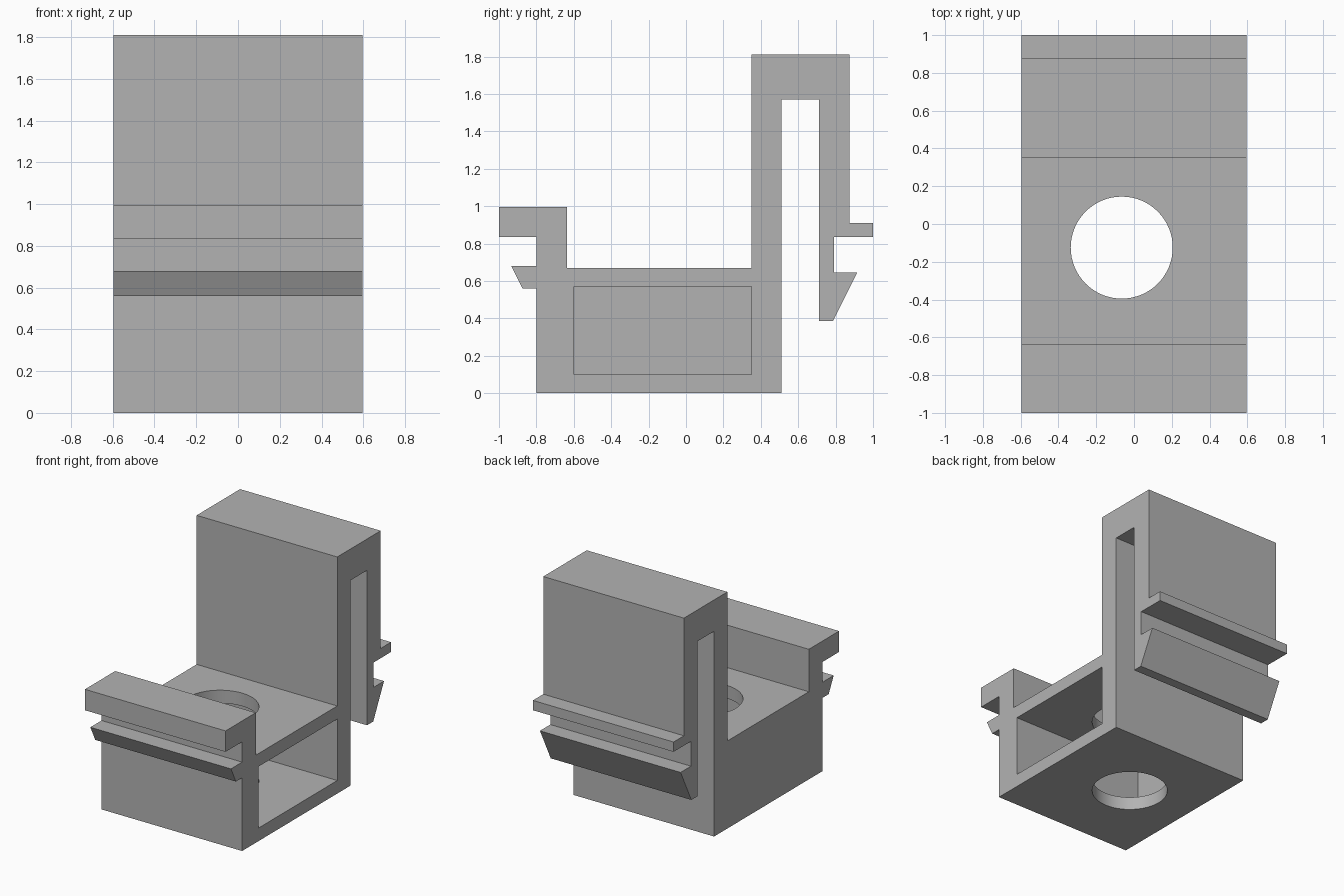
import bpy, bmesh
from math import radians

default = bpy.data.objects.get("Cube")
if default:
    bpy.data.objects.remove(default)

HALF_WIDTH = 0.595

grey = bpy.data.materials.new("plain grey")
grey.use_nodes = True
grey.diffuse_color = (0.45, 0.45, 0.45, 1)
grey.node_tree.nodes["Principled BSDF"].inputs["Base Color"].default_value = (0.45, 0.45, 0.45, 1)


def add_object(name, bm):
    bmesh.ops.recalc_face_normals(bm, faces=bm.faces)
    mesh = bpy.data.meshes.new(name)
    bm.to_mesh(mesh)
    bm.free()
    mesh.materials.append(grey)
    obj = bpy.data.objects.new(name, mesh)
    bpy.context.collection.objects.link(obj)
    return obj


def extrude_profile(name, points, x0, x1):
    """Solid made from a side outline (y, z), stretched from x0 to x1."""
    bm = bmesh.new()
    face = bm.faces.new([bm.verts.new((x0, y, z)) for y, z in points])
    new = bmesh.ops.extrude_face_region(bm, geom=[face])["geom"]
    verts = [v for v in new if isinstance(v, bmesh.types.BMVert)]
    bmesh.ops.translate(bm, verts=verts, vec=(x1 - x0, 0, 0))
    return add_object(name, bm)


def cut(target, cutter):
    """Subtract the cutter, then remove it."""
    cutter.hide_render = True
    mod = target.modifiers.new("cut", 'BOOLEAN')
    mod.operation = 'DIFFERENCE'
    mod.solver = 'EXACT'
    mod.object = cutter
    bpy.context.view_layer.objects.active = target
    bpy.ops.object.modifier_apply(modifier=mod.name)
    bpy.data.objects.remove(cutter)


# Clip body: base block, tall folded spring arm, front and back hooks
outline = [
    (-0.8, 0), (0.51, 0),
    # slot and spring arm
    (0.51, 1.57), (0.71, 1.57), (0.71, 0.385),
    # back catch and ledge
    (0.785, 0.385), (0.915, 0.645), (0.79, 0.645), (0.79, 0.835),
    (1, 0.835), (1, 0.91), (0.875, 0.91),
    # top of the arm and tray
    (0.875, 1.81), (0.35, 1.81), (0.35, 0.67), (-0.635, 0.67),
    # front lip and catch
    (-0.635, 0.995), (-1, 0.995), (-1, 0.835), (-0.8, 0.835),
    (-0.8, 0.68), (-0.935, 0.68), (-0.875, 0.56), (-0.8, 0.56),
]
body = extrude_profile("clip_body", outline, -HALF_WIDTH, HALF_WIDTH)

# Pocket open on the left side
pocket = [(-0.6, 0.1), (0.35, 0.1), (0.35, 0.57), (-0.6, 0.57)]
cut(body, extrude_profile("pocket_cutter", pocket, -0.54, HALF_WIDTH + 0.2))

# Round hole through the pocket roof and floor
bm = bmesh.new()
bmesh.ops.create_cone(bm, cap_ends=True, segments=64, radius1=0.27, radius2=0.27, depth=1)
bmesh.ops.translate(bm, verts=bm.verts, vec=(-0.065, -0.125, 0.35))
cut(body, add_object("hole_cutter", bm))

# Smooth hole walls, sharp edges elsewhere
bpy.ops.object.select_all(action='DESELECT')
body.select_set(True)
bpy.context.view_layer.objects.active = body
bpy.ops.object.shade_smooth_by_angle(angle=radians(30))
